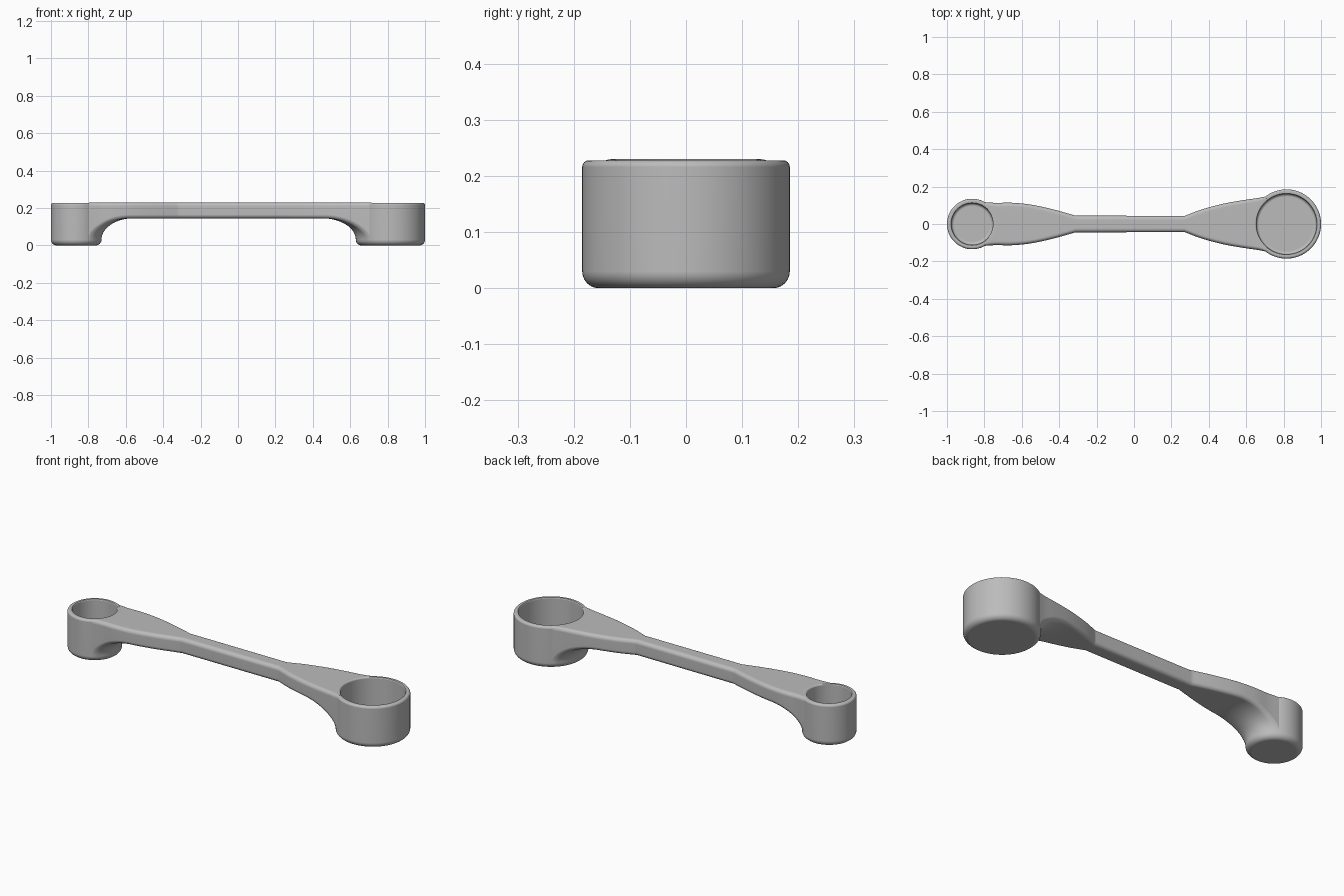
import bpy, bmesh, math

if "Cube" in bpy.data.objects:
    bpy.data.objects.remove(bpy.data.objects["Cube"])

TOP, UNDER, BASE = 0.23, 0.145, 0.03
# Cups: centre x, outer radius, direction of the handle, length of the flare
SMALL = dict(x=-0.865, r=0.135, s=1, flare=0.17)
LARGE = dict(x=0.815, r=0.185, s=-1, flare=0.18)
# Handle half-width at positions along x
SMALL["outline"] = [(-0.80, 0.117), (-0.74, 0.113), (-0.66, 0.114), (-0.56, 0.105),
                    (-0.44, 0.080), (-0.31, 0.044)]
LARGE["outline"] = [(0.27, 0.043), (0.36, 0.077), (0.48, 0.109), (0.60, 0.130),
                    (0.67, 0.140), (0.74, 0.156)]

metal = bpy.data.materials.new("satin grey")
metal.use_nodes = True
grey = (0.5, 0.5, 0.5, 1)
metal.diffuse_color = grey
metal.node_tree.nodes["Principled BSDF"].inputs["Base Color"].default_value = grey


def make_object(name, bm):
    bmesh.ops.recalc_face_normals(bm, faces=bm.faces)
    mesh = bpy.data.meshes.new(name)
    bm.to_mesh(mesh)
    bm.free()
    obj = bpy.data.objects.new(name, mesh)
    mesh.materials.append(metal)
    bpy.context.collection.objects.link(obj)
    return obj


def arc(cx, cz, r, start, end, n=6):
    angles = [math.radians(start + (end - start) * i / n) for i in range(n + 1)]
    return [(cx + r * math.cos(a), cz + r * math.sin(a)) for a in angles]


def revolve(name, x, profile, n=96):
    """Closed solid turned from a profile running from the bottom up."""
    bm = bmesh.new()
    rings = []
    for r, z in profile:
        turn = [2 * math.pi * i / n for i in range(n)]
        rings.append([bm.verts.new((x + r * math.cos(a), r * math.sin(a), z)) for a in turn])
    for a, b in zip(rings, rings[1:]):
        for i in range(n):
            j = (i + 1) % n
            bm.faces.new((a[i], a[j], b[j], b[i]))
    bm.faces.new(rings[0])
    bm.faces.new(rings[-1])
    return make_object(name, bm)


def half_width(points, x):
    """Smooth curve through the outline points, constant past the ends."""
    if x <= points[0][0]:
        return points[0][1]
    for i in range(len(points) - 1):
        (x0, y0), (x1, y1) = points[i], points[i + 1]
        if x <= x1:
            def slope(k):
                a, b = points[max(k - 1, 0)], points[min(k + 1, len(points) - 1)]
                return (b[1] - a[1]) / (b[0] - a[0]) * (x1 - x0)
            t = (x - x0) / (x1 - x0)
            return ((2*t**3 - 3*t**2 + 1) * y0 + (t**3 - 2*t**2 + t) * slope(i)
                    + (3*t**2 - 2*t**3) * y1 + (t**3 - t**2) * slope(i + 1))
    return points[-1][1]


def section(cup, d, bottom, across=12):
    """Rounded handle section bent to distance d around the cup axis."""
    w = half_width(cup["outline"], cup["x"] + cup["s"] * d)
    for _ in range(40):
        x = cup["x"] + cup["s"] * math.sqrt(d * d - w * w)
        w = half_width(cup["outline"], x)
    c = 0.02
    inner = [(w - c) * (2 * i / across - 1) for i in range(1, across)]
    ring = [(y, bottom) for y in inner]
    ring += arc(w - c, bottom + c, c, -90, 0) + arc(w - c, TOP - c, c, 0, 90)
    ring += [(y, TOP) for y in reversed(inner)]
    ring += arc(c - w, TOP - c, c, 90, 180) + arc(c - w, bottom + c, c, 180, 270)
    return [(cup["x"] + cup["s"] * math.sqrt(d * d - y * y), y, z) for y, z in ring]


def half_handle(cup):
    """Sections from the cup wall, up the flare and on to the middle."""
    rings = [section(cup, cup["r"] - 0.01, BASE)]
    for i in range(15):
        a = i / 14 * math.pi / 2
        d = cup["r"] + cup["flare"] * (1 - math.cos(a))
        rings.append(section(cup, d, BASE + (UNDER - BASE) * math.sin(a)))
    start = cup["r"] + cup["flare"]
    corner = cup["outline"][-1 if cup["s"] > 0 else 0][0]
    stop = abs(corner - cup["x"])
    for i in range(1, 17):
        rings.append(section(cup, start + (stop - start) * i / 16, UNDER))
    return rings


# Handle
bm = bmesh.new()
loops = [[bm.verts.new(p) for p in ring]
         for ring in half_handle(SMALL) + half_handle(LARGE)[::-1]]
for a, b in zip(loops, loops[1:]):
    for i in range(len(a)):
        j = (i + 1) % len(a)
        bm.faces.new((a[i], a[j], b[j], b[i]))
bm.faces.new(loops[0])
bm.faces.new(loops[-1])
spoon = make_object("double_measuring_spoon", bm)

# Cup bodies and their hollows
tools = []
for name, cup in (("small", SMALL), ("large", LARGE)):
    r, rim = cup["r"], TOP - 0.002
    body = arc(r - BASE, BASE, BASE, -90, 0) + arc(r - 0.012, rim - 0.012, 0.012, 0, 90)
    tools.append((revolve(name + "_cup_body", cup["x"], body), "UNION"))
for name, cup in (("small", SMALL), ("large", LARGE)):
    r = cup["r"] - 0.024
    hollow = arc(r - 0.015, 0.035, 0.015, -90, 0)
    hollow += arc(r + 0.008, TOP - 0.008, 0.008, 180, 90) + [(r + 0.008, TOP + 0.05)]
    tools.append((revolve(name + "_cup_hollow", cup["x"], hollow), "DIFFERENCE"))

bpy.ops.object.select_all(action="DESELECT")
bpy.context.view_layer.objects.active = spoon
spoon.select_set(True)
for tool, operation in tools:
    mod = spoon.modifiers.new(tool.name, "BOOLEAN")
    mod.operation, mod.object, mod.solver = operation, tool, "EXACT"
    bpy.ops.object.modifier_apply(modifier=mod.name)
    bpy.data.objects.remove(tool)

# Smooth shading with crisp joints
bpy.ops.object.shade_smooth_by_angle(angle=math.radians(35))
normals = spoon.modifiers.new("even_normals", "WEIGHTED_NORMAL")
normals.keep_sharp = True
